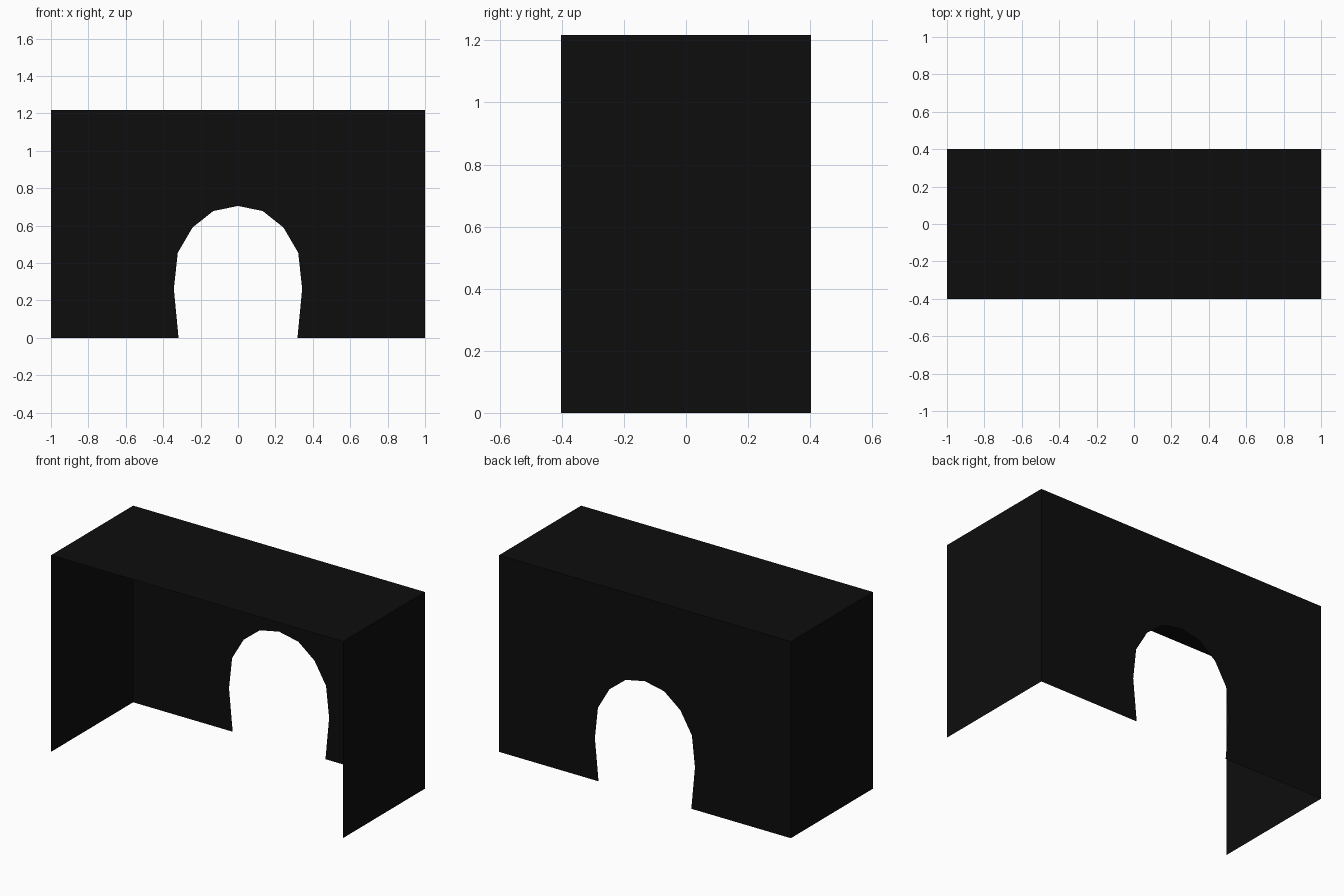
import bpy

if "Cube" in bpy.data.objects:
    bpy.data.objects.remove(bpy.data.objects["Cube"])

W, D, H = 1.0, 0.402, 1.218   # half width, half depth, height

black = bpy.data.materials.new("near black")
black.diffuse_color = (0.004, 0.004, 0.004, 1)
black.use_nodes = True
black.node_tree.nodes["Principled BSDF"].inputs["Base Color"].default_value = black.diffuse_color


def panel(name, points):
    """One thin flat panel from its outline."""
    mesh = bpy.data.meshes.new(name)
    mesh.from_pydata(points, [], [tuple(range(len(points)))])
    mesh.materials.append(black)
    mesh.update()
    obj = bpy.data.objects.new(name, mesh)
    bpy.context.collection.objects.link(obj)
    return obj


# Roof, facing up
panel("roof", [(-W, -D, H), (W, -D, H), (W, D, H), (-W, D, H)])

# Side walls, facing outwards
panel("right_wall", [(W, -D, 0), (W, D, 0), (W, D, H), (W, -D, H)])
panel("left_wall", [(-W, D, 0), (-W, -D, 0), (-W, -D, H), (-W, D, H)])

# Back wall with the horseshoe arch opening; half the arch is mirrored
half = [(0.318, 0), (0.343, 0.262), (0.322, 0.455), (0.243, 0.59), (0.132, 0.678)]
arch = half + [(0, 0.705)] + [(-x, z) for x, z in reversed(half)]
outline = [(W, 0)] + arch + [(-W, 0), (-W, H), (W, H)]
panel("arched_back_wall", [(x, D, z) for x, z in outline])
